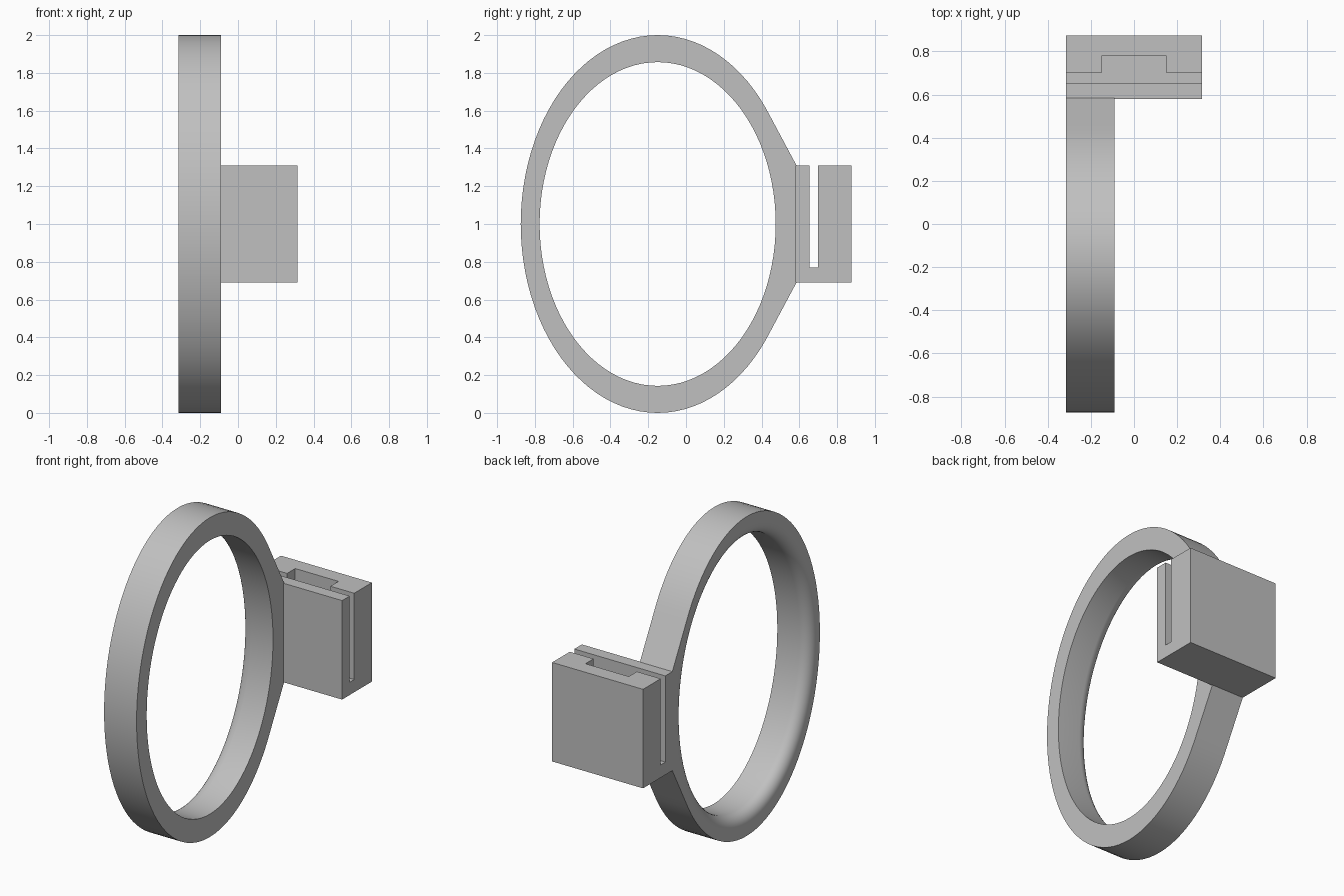
import bpy, bmesh, math

if "Cube" in bpy.data.objects:
    bpy.data.objects.remove(bpy.data.objects["Cube"])

grey = bpy.data.materials.new("light grey")
grey.diffuse_color = (0.53, 0.53, 0.53, 1)
grey.use_nodes = True
grey.node_tree.nodes["Principled BSDF"].inputs["Base Color"].default_value = grey.diffuse_color


def finish(bm, name):
    bmesh.ops.recalc_face_normals(bm, faces=bm.faces)
    me = bpy.data.meshes.new(name)
    bm.to_mesh(me)
    bm.free()
    me.materials.append(grey)
    ob = bpy.data.objects.new(name, me)
    bpy.context.collection.objects.link(ob)
    return ob


def prism(name, outline, z0, z1):
    """Extrude an xy outline from z0 to z1."""
    bm = bmesh.new()
    face = bm.faces.new([bm.verts.new((x, y, z0)) for x, y in outline])
    new = bmesh.ops.extrude_face_region(bm, geom=[face])["geom"]
    verts = [g for g in new if isinstance(g, bmesh.types.BMVert)]
    bmesh.ops.translate(bm, verts=verts, vec=(0, 0, z1 - z0))
    return finish(bm, name)


# Oval ring: outer edge runs straight into the back box
X0, X1, CY, CZ = -0.315, -0.09, -0.15, 1.0
STEPS, TANGENT, CORNER = 96, 10, 5
BACK, HALF = 0.585, 0.31


def angle(i):
    return 2 * math.pi * i / STEPS


def outer(i):
    k = i if i <= STEPS // 2 else i - STEPS
    a, side = abs(k), (1 if k >= 0 else -1)
    if a >= TANGENT:
        return CY + 0.725 * math.cos(angle(k)), CZ + math.sin(angle(k))
    if a <= CORNER:
        return BACK, CZ + side * HALF * a / CORNER
    t = (a - CORNER) / (TANGENT - CORNER)
    ty, tz = CY + 0.725 * math.cos(angle(TANGENT)), math.sin(angle(TANGENT))
    return BACK + (ty - BACK) * t, CZ + side * (HALF + (tz - HALF) * t)


def inner(i, grow=0.0):
    """Inner oval, moved outward along its normal by grow."""
    c, s = math.cos(angle(i)), math.sin(angle(i))
    ny, nz = c / 0.625, s / 0.857
    n = math.hypot(ny, nz)
    return CY + 0.625 * c + grow * ny / n, CZ + 0.857 * s + grow * nz / n


# Each loop is one x position; the left inner rim is rounded
R, SEG = 0.07, 8
loops = [[(X0, *outer(i)) for i in range(STEPS)],
         [(X1, *outer(i)) for i in range(STEPS)],
         [(X1, *inner(i)) for i in range(STEPS)]]
for j in range(SEG + 1):
    a = math.pi / 2 * j / SEG
    loops.append([(X0 + R * (1 - math.sin(a)), *inner(i, R * (1 - math.cos(a))))
                  for i in range(STEPS)])

bm = bmesh.new()
rows = [[bm.verts.new(p) for p in loop] for loop in loops]
for r, row in enumerate(rows):
    nxt = rows[(r + 1) % len(rows)]
    for i in range(STEPS):
        k = (i + 1) % STEPS
        bm.faces.new((row[i], row[k], nxt[k], nxt[i]))
ring = finish(bm, "ring")
bpy.context.view_layer.objects.active = ring
ring.select_set(True)
bpy.ops.object.shade_smooth_by_angle(angle=math.radians(25))

# Box behind the ring
box = prism("slotted_box", [(-0.315, 0.58), (0.315, 0.58),
                            (0.315, 0.875), (-0.315, 0.875)], 0.69, 1.31)

# Slot through the box with a wider pocket in the middle
cutter = prism("slot_cutter", [(-0.4, 0.655), (0.4, 0.655), (0.4, 0.70),
                               (0.15, 0.70), (0.15, 0.78), (-0.15, 0.78),
                               (-0.15, 0.70), (-0.4, 0.70)], 0.77, 1.4)
cutter.hide_render = True
cutter.hide_viewport = True
cut = box.modifiers.new("slot", "BOOLEAN")
cut.operation = "DIFFERENCE"
cut.solver = "EXACT"
cut.object = cutter
